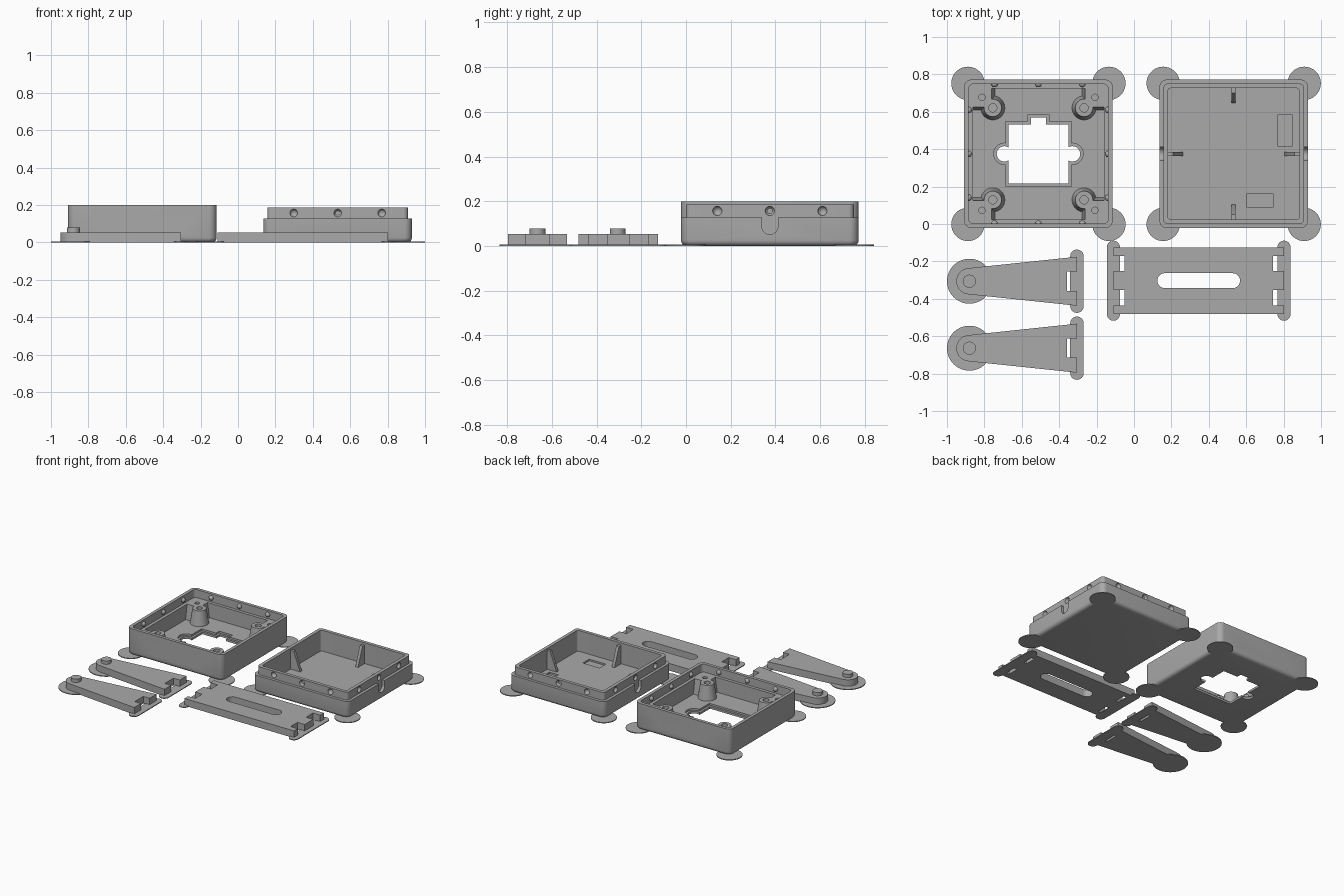
import bpy
import bmesh
from math import pi, cos, sin, radians
from mathutils import Matrix, Vector

cube = bpy.data.objects.get("Cube")
if cube:
    bpy.data.objects.remove(cube)

grey = bpy.data.materials.new("plain grey")
grey.use_nodes = True
COLOUR = (0.4, 0.4, 0.4, 1)
grey.diffuse_color = COLOUR
grey.node_tree.nodes["Principled BSDF"].inputs["Base Color"].default_value = COLOUR
parts = []


# --- helpers ---------------------------------------------------------------
def finish(name, bm):
    bmesh.ops.recalc_face_normals(bm, faces=bm.faces)
    mesh = bpy.data.meshes.new(name)
    bm.to_mesh(mesh)
    bm.free()
    mesh.materials.append(grey)
    obj = bpy.data.objects.new(name, mesh)
    bpy.context.collection.objects.link(obj)
    parts.append(obj)
    return obj


def loft(name, rings):
    """Skin a stack of (outline, z) rings and cap both ends."""
    bm = bmesh.new()
    loops = [[bm.verts.new((x, y, z)) for x, y in pts] for pts, z in rings]
    n = len(loops[0])
    for a, b in zip(loops, loops[1:]):
        for i in range(n):
            j = (i + 1) % n
            bm.faces.new((a[i], a[j], b[j], b[i]))
    bm.faces.new(loops[0][::-1])
    bm.faces.new(loops[-1])
    return finish(name, bm)


def prism(name, pts, z0, z1):
    return loft(name, [(pts, z0), (pts, z1)])


def arc(cx, cy, r, a0, a1, n):
    return [(cx + r * cos(radians(a0 + (a1 - a0) * i / n)),
             cy + r * sin(radians(a0 + (a1 - a0) * i / n))) for i in range(n + 1)]


def circle(cx, cy, r, n=40):
    return arc(cx, cy, r, 0, 360, n)[:-1]


def rect(x0, x1, y0, y1):
    return [(x0, y0), (x1, y0), (x1, y1), (x0, y1)]


def rounded(cx, cy, hx, hy, r, n=8):
    pts = []
    for k, (sx, sy) in enumerate([(1, 1), (-1, 1), (-1, -1), (1, -1)]):
        pts += arc(cx + sx * (hx - r), cy + sy * (hy - r), r, 90 * k, 90 * k + 90, n)
    return pts


def pill(cx, cy, half, r):
    """Upright stadium outline."""
    return arc(cx, cy + half - r, r, 0, 180, 16) + arc(cx, cy - half + r, r, 180, 360, 16)


def spheres(name, centres, r):
    bm = bmesh.new()
    for c in centres:
        bmesh.ops.create_uvsphere(bm, u_segments=20, v_segments=12, radius=r,
                                  matrix=Matrix.Translation(c))
    return finish(name, bm)


def combine(obj, tools, op="DIFFERENCE"):
    """Apply booleans and discard the tools."""
    for tool in tools:
        mod = obj.modifiers.new("cut", "BOOLEAN")
        mod.operation, mod.solver, mod.object = op, "EXACT", tool
        graph = bpy.context.evaluated_depsgraph_get()
        mesh = bpy.data.meshes.new_from_object(obj.evaluated_get(graph))
        obj.modifiers.clear()
        obj.data = mesh
        parts.remove(tool)
        bpy.data.objects.remove(tool)


# --- shared dimensions -----------------------------------------------------
HALF, CY, FLOOR, BRIM = 0.397, 0.375, 0.03, 0.006
BOX_X, LID_X = -0.511, 0.533
FILLET = 0.025


def shell(name, cx, levels):
    """Open tray: filleted bottom, then (half width, corner radius, z) levels."""
    steps = [(HALF - FILLET * (1 - sin(t * pi / 8)), 0.04,
              FILLET * (1 - cos(t * pi / 8))) for t in range(5)]
    return loft(name, [(rounded(cx, CY, h, h, r), z) for h, r, z in steps + levels])


def snap_points(cx, reach, z):
    pts = []
    for d in (-0.235, 0, 0.235):
        for s in (-reach, reach):
            pts += [Vector((cx + d, CY + s, z)), Vector((cx + s, CY + d, z))]
    return pts


def corner_brims(name, cx):
    for i, (sx, sy) in enumerate([(1, 1), (-1, 1), (-1, -1), (1, -1)]):
        prism(f"{name}_corner_brim_{i + 1}",
              circle(cx + sx * 0.377, CY + sy * 0.377, 0.089), 0, BRIM)


# --- open case with stepped rim --------------------------------------------
case = shell("case", BOX_X, [(HALF, 0.04, 0.2), (0.373, 0.025, 0.2), (0.373, 0.025, 0.14),
                             (0.35, 0.015, 0.14), (0.35, 0.015, FLOOR)])

# vent holes through front and back walls
vents = []
for i in range(-2, 3):
    vent = prism("vent", circle(BOX_X + i * 0.0895, -0.075, 0.029, 24), -1, 1)
    vent.data.transform(Matrix.Rotation(pi / 2, 4, "X"))
    vent.data.transform(Matrix.Scale(-1, 4, (0, 0, 1)) if vent.data.vertices[0].co.z < 0
                        else Matrix.Identity(4))
    vents.append(vent)
combine(case, vents)

# floor window with a shallow step round it
for grow, z0 in ((0.016, 0.016), (0, -0.1)):
    window = [prism("window", rect(BOX_X - 0.16 - grow, BOX_X + 0.16 + grow,
                                   CY - 0.158 - grow, CY + 0.158 + grow), z0, 0.06),
              prism("window_notch", rect(BOX_X - 0.04 - grow, BOX_X + 0.04 + grow,
                                         CY, CY + 0.195 + grow), z0, 0.06)]
    for s in (-1, 1):
        window.append(prism("window_lobe",
                            circle(BOX_X + s * 0.182, CY, 0.041 + grow), z0, 0.06))
    combine(case, window)

# snap bumps inside the rim
spheres("case_snap_bumps", snap_points(BOX_X, 0.374, 0.17), 0.018)

# tapered corner posts with screw holes
for i, (sx, sy) in enumerate([(1, 1), (-1, 1), (-1, -1), (1, -1)]):
    def at(u, v):
        return BOX_X + sx * u, CY + sy * v

    def block(inner):
        return [at(inner, inner), at(0.36, inner), at(0.36, 0.36), at(inner, 0.36)]

    centre = at(0.244, 0.246)
    post = loft(f"corner_post_{i + 1}", [(circle(*centre, 0.066), 0.02),
                                         (circle(*centre, 0.047), 0.14)])
    combine(post, [loft("block", [(block(0.232), 0.02), (block(0.25), 0.14)])], "UNION")
    combine(post, [prism("screw_hole", circle(*centre, 0.022, 24), 0.05, 0.2),
                   prism("pin_hole", circle(*at(0.302, 0.302), 0.017, 24), 0.05, 0.2)])
corner_brims("case", BOX_X)

# --- lid tray with raised lip ----------------------------------------------
lid = shell("lid", LID_X, [(HALF, 0.04, 0.127), (0.376, 0.025, 0.127), (0.376, 0.025, 0.186),
                           (0.351, 0.015, 0.186), (0.351, 0.015, FLOOR)])
combine(lid, [spheres("dimples", snap_points(LID_X, 0.377, 0.157), 0.021)])

# thumb notches on the sides, shallow floor pockets
for s in (-1, 1):
    notch = prism("notch", pill(0, 0.152, 0.1, 0.036), 0, 0.05)
    notch.data.transform(Matrix(((0, 0, s, LID_X + s * 0.376), (1, 0, 0, CY),
                                 (0, 1, 0, 0), (0, 0, 0, 1))))
    bm = bmesh.new()
    bm.from_mesh(notch.data)
    bmesh.ops.recalc_face_normals(bm, faces=bm.faces)
    bm.to_mesh(notch.data)
    bm.free()
    combine(lid, [notch])
combine(lid, [prism("pocket", rect(0.77, 0.845, 0.414, 0.586), 0.018, 0.06),
              prism("pocket", rect(0.604, 0.743, 0.088, 0.163), 0.018, 0.06)])

# triangular ribs in the middle of each wall
for i in range(4):
    rib = prism(f"lid_rib_{i + 1}", [(0.36, 0.02), (0.272, 0.02), (0.272, FLOOR),
                                     (0.325, 0.17), (0.36, 0.17)], -0.011, 0.011)
    rib.data.transform(Matrix.Translation((LID_X, CY, 0)) @ Matrix.Rotation(i * pi / 2, 4, "Z")
                       @ Matrix.Rotation(pi / 2, 4, "X"))
corner_brims("lid", LID_X)

# --- two tapered arms ------------------------------------------------------
for i, y in enumerate((-0.306, -0.664)):
    px, end, back = -0.88, -0.305, -0.358
    outline = arc(px, y, 0.07, 96, 264, 28) + [
        (end, y - 0.131), (end, y - 0.051), (back, y - 0.051),
        (back, y + 0.051), (end, y + 0.051), (end, y + 0.131)]
    prism(f"arm_{i + 1}", outline, 0, 0.054)
    prism(f"arm_{i + 1}_pivot", circle(px, y, 0.035), 0.04, 0.079)
    prism(f"arm_{i + 1}_round_brim", circle(px, y, 0.12, 56), 0, BRIM)
    prism(f"arm_{i + 1}_end_brim", pill(end, y, 0.169, 0.036), 0, BRIM)

# --- slotted link plate ----------------------------------------------------
PX, PY, PH = 0.346, -0.303, 0.456
side = [(PH, -0.177), (PH, -0.133), (PH - 0.06, -0.133), (PH - 0.06, -0.051), (PH, -0.051)]
side += [(x, -y) for x, y in reversed(side)]
plate = prism("link_plate", [(PX + x, PY + y) for x, y in side]
              + [(PX - x, PY + y) for x, y in reversed(side)], 0, 0.054)
combine(plate, [prism("slot", rounded(PX, PY, 0.221, 0.04, 0.0399), -0.1, 0.1)])
for s, label in ((1, "left"), (-1, "right")):
    prism(f"plate_{label}_brim", pill(PX + s * PH, PY, 0.214, 0.035), 0, BRIM)

# --- shading ---------------------------------------------------------------
bpy.ops.object.select_all(action="DESELECT")
for obj in parts:
    obj.select_set(True)
bpy.context.view_layer.objects.active = parts[0]
bpy.ops.object.shade_smooth_by_angle(angle=radians(30))
